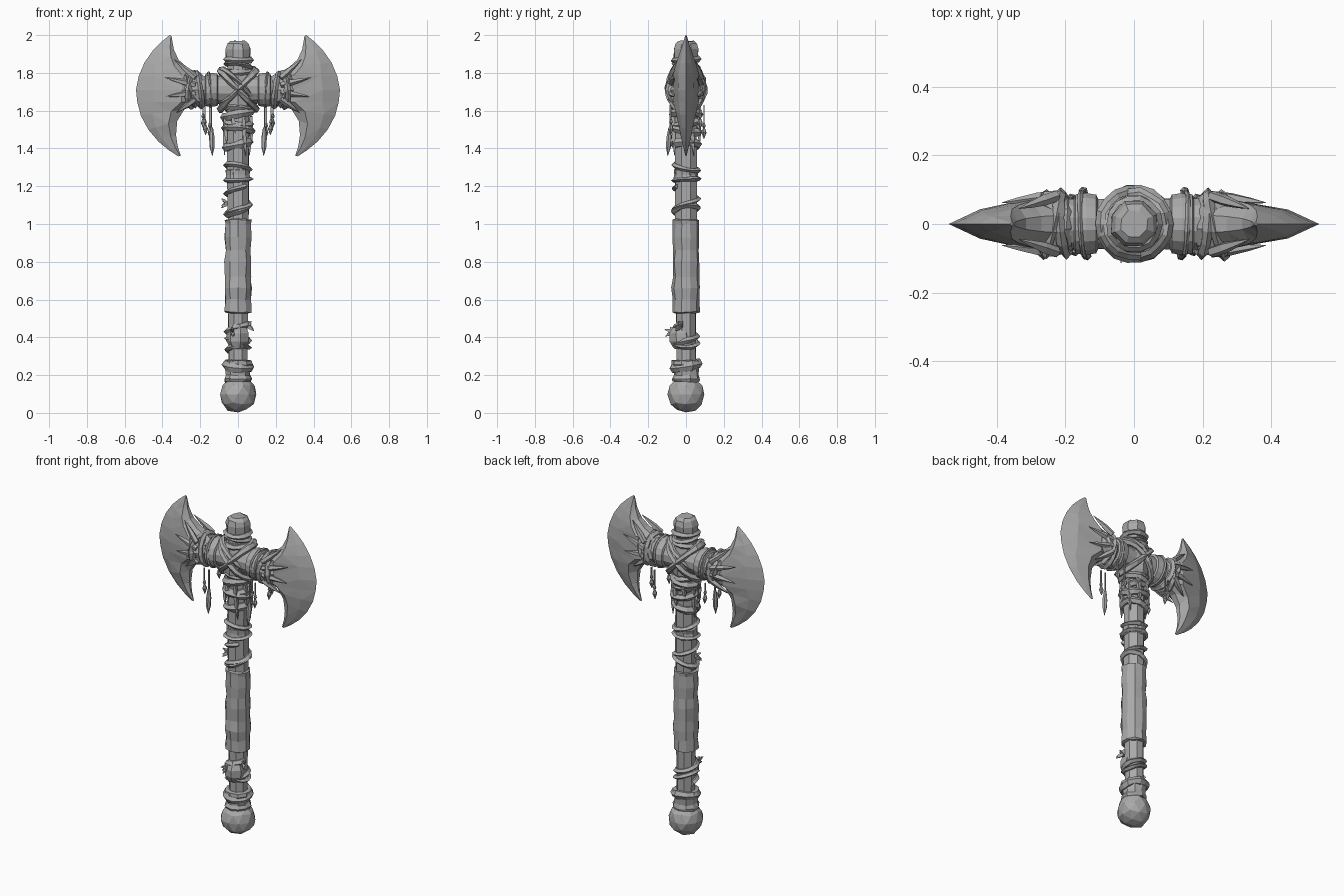
import bpy, bmesh, random
from math import sin, cos, pi, tau
from mathutils import Vector

random.seed(7)
if "Cube" in bpy.data.objects:
    bpy.data.objects.remove(bpy.data.objects["Cube"])

grey = bpy.data.materials.new("stone grey")
grey.use_nodes = True
grey.diffuse_color = (0.4, 0.4, 0.4, 1)
grey.node_tree.nodes["Principled BSDF"].inputs["Base Color"].default_value = (0.4, 0.4, 0.4, 1)


def finish(bm, name):
    bmesh.ops.recalc_face_normals(bm, faces=bm.faces)
    mesh = bpy.data.meshes.new(name)
    bm.to_mesh(mesh)
    bm.free()
    mesh.materials.append(grey)
    ob = bpy.data.objects.new(name, mesh)
    bpy.context.collection.objects.link(ob)
    return ob


def skin(bm, rings, closed=False):
    """Join equal rings of points with quads; cap the ends if open."""
    vs = [[bm.verts.new(p) for p in ring] for ring in rings]
    n = len(vs[0])
    pairs = list(zip(vs, vs[1:])) + ([(vs[-1], vs[0])] if closed else [])
    for a, b in pairs:
        for i in range(n):
            j = (i + 1) % n
            bm.faces.new((a[i], a[j], b[j], b[i]))
    if not closed:
        bm.faces.new(vs[0])
        bm.faces.new(vs[-1])


def turned(name, profile, sides=8, rough=0.0, side=0):
    """Turned shape along z, or along x when side is -1 or 1."""
    bm = bmesh.new()
    rings = []
    for h, r in profile:
        ring = []
        for i in range(sides):
            a = tau * (i + 0.5) / sides
            k = r + random.uniform(-rough, rough)
            up = h + random.uniform(-rough, rough)
            p = Vector((k * cos(a), k * sin(a), up))
            ring.append(Vector((side * up, p.x, HEAD + p.y)) if side else p)
        rings.append(ring)
    skin(bm, rings)
    return finish(bm, name)


def strap(name, h, r, width, tilt=0.0, phase=0.0, turns=1.0, rise=0.0, side=0, thick=0.014, sides=14):
    """Flat band wound round the shaft (or round the cross bar)."""
    bm = bmesh.new()
    rings = []
    closed = rise == 0
    count = int(sides * turns)
    for i in range(count + (0 if closed else 1)):
        a = tau * i / sides
        mid = h + tilt * cos(a - phase) + rise * i / count
        w = width * random.uniform(0.4, 0.6)
        k = r + random.uniform(-0.003, 0.003)
        ring = []
        for dr, dh in ((-thick, -w), (0, -w), (thick, 0), (0, w), (-thick, w)):
            p = Vector(((k + dr) * cos(a + phase * (not closed)), (k + dr) * sin(a + phase * (not closed)), mid + dh))
            ring.append(Vector((side * p.z, p.x, HEAD + p.y)) if side else p)
        rings.append(ring)
    skin(bm, rings, closed)
    return finish(bm, name)


def spindle(name, start, end, stops, sides=5, flat=1.0):
    """Tapered rod; stops are (fraction along, radius)."""
    start, end = Vector(start), Vector(end)
    d = (end - start).normalized()
    u = d.orthogonal().normalized()
    v = d.cross(u)
    bm = bmesh.new()
    skin(bm, [[start.lerp(end, t) + r * (cos(tau * i / sides) * u + flat * sin(tau * i / sides) * v)
               for i in range(sides)] for t, r in stops])
    return finish(bm, name)


HEAD = 1.71

# Shaft, grip and pommel
turned("wooden_shaft", [(0.2, 0.056), (0.4, 0.054), (0.55, 0.057), (1.0, 0.06), (1.25, 0.062),
                        (1.5, 0.063), (1.82, 0.064)], 8, 0.003)
turned("leather_grip", [(0.53, 0.062), (0.535, 0.074), (0.6, 0.07), (0.66, 0.075), (0.72, 0.07), (0.8, 0.073),
                        (0.86, 0.069), (0.93, 0.074), (1.0, 0.069), (1.02, 0.073), (1.025, 0.06)], 10, 0.004)
bm = bmesh.new()
bmesh.ops.create_icosphere(bm, subdivisions=2, radius=0.1)
for v in bm.verts:
    v.co *= random.uniform(0.95, 1.03)
    v.co.z = max(v.co.z, -0.098) + 0.098
finish(bm, "pommel")
turned("pommel_collar", [(0.165, 0.07), (0.18, 0.077), (0.2, 0.068), (0.235, 0.068), (0.255, 0.08),
                         (0.275, 0.076), (0.28, 0.06)], 10, 0.004)
strap("collar_strap", 0.25, 0.073, 0.045, 0.015, 2)

# Shaft bindings
strap("lower_winding", 0.33, 0.06, 0.03, 0, pi * 0.9, 1.5, 0.14)
strap("lower_winding_cross", 0.37, 0.063, 0.022, 0.025, pi)
strap("grip_top_strap", 1.075, 0.065, 0.03, 0.025, 0.4)
strap("mid_winding", 1.05, 0.064, 0.025, 0, pi, 1.4, 0.15)
turned("mid_cuff", [(1.225, 0.06), (1.23, 0.069), (1.26, 0.064), (1.285, 0.067), (1.29, 0.058)], 10, 0.003)
strap("mid_cuff_strap_low", 1.235, 0.068, 0.02, 0.006, 1)
strap("mid_cuff_strap_high", 1.3, 0.066, 0.025, 0.018, 4)
for i, h in enumerate((1.42, 1.5, 1.535, 1.58, 1.61)):
    strap("neck_strap_%d" % i, h, 0.07 + 0.008 * (i % 2), 0.04, 0.015 * (-1) ** i, i)

# Knots with loose ends
for name, x, y, z in (("grip_knot", -0.065, -0.01, 1.11), ("lower_knot", 0.06, -0.03, 0.46),
                      ("lower_back_knot", -0.03, -0.075, 0.43)):
    s = Vector((x, y, z))
    out = Vector((x, y, 0)).normalized()
    for i in range(4):
        tip = s + out * 0.022 + Vector((random.uniform(-0.012, 0.012), random.uniform(-0.02, 0.02), 0.025 * cos(i * 1.05)))
        spindle("%s_end_%d" % (name, i), s - out * 0.01, tip, [(0, 0.008), (0.5, 0.011), (1, 0.002)], 4)
turned("lower_bulge", [(0.34, 0.04), (0.38, 0.064), (0.42, 0.062), (0.47, 0.04)], 7, 0.004).location.y = -0.025

# Head block and top cap
turned("head_sleeve", [(1.6, 0.064), (1.63, 0.08), (1.7, 0.086), (1.77, 0.08), (1.82, 0.066)], 10, 0.003)
turned("top_cap", [(1.8, 0.062), (1.85, 0.06), (1.88, 0.068), (1.925, 0.071), (1.955, 0.06), (1.968, 0.042)], 8, 0.003)
strap("cap_strap_low", 1.805, 0.07, 0.03, 0.008, 1)
strap("cap_strap_mid", 1.84, 0.066, 0.025, 0.012, 4)
strap("cap_strap_high", 1.87, 0.069, 0.03, 0.005, 2)
for i, tilt in enumerate((-0.1, 0.1)):
    strap("cross_binding_%d" % i, HEAD, 0.1, 0.04, tilt, 0, sides=18)
    strap("cross_binding_inner_%d" % i, HEAD + 0.02, 0.092, 0.03, tilt * 0.9, 0.3, sides=18)

# Blade sections: inner x, z; outer x, z; half thickness
SECTIONS = [(0.352, 1.995, 0.362, 2.0, 0.004), (0.34, 1.925, 0.405, 1.965, 0.022), (0.315, 1.87, 0.45, 1.92, 0.04),
            (0.27, 1.83, 0.495, 1.855, 0.055), (0.2, 1.79, 0.525, 1.785, 0.066), (0.19, 1.71, 0.54, 1.71, 0.07),
            (0.2, 1.645, 0.533, 1.645, 0.066), (0.285, 1.605, 0.515, 1.575, 0.052), (0.322, 1.545, 0.475, 1.5, 0.04),
            (0.328, 1.47, 0.42, 1.435, 0.024), (0.32, 1.415, 0.365, 1.39, 0.014), (0.303, 1.362, 0.315, 1.358, 0.003)]

for side, label in ((1, "left"), (-1, "right")):
    bm = bmesh.new()
    rings = []
    for xi, zi, xo, zo, t in SECTIONS:
        inner, outer = Vector((xi, 0, zi)), Vector((xo, 0, zo))
        thin = t * 0.4
        body, bevel = inner.lerp(outer, 0.3), inner.lerp(outer, 0.74)
        t1, t2 = t * random.uniform(0.95, 1.12), t * random.uniform(0.5, 0.62)
        ring = [inner + Vector((0, -thin, 0)), body + Vector((0, -t1, 0)), bevel + Vector((0, -t2, 0)), outer,
                bevel + Vector((0, t2, 0)), body + Vector((0, t1, 0)), inner + Vector((0, thin, 0))]
        rings.append([Vector((p.x * side, p.y, p.z)) for p in ring])
    skin(bm, rings)
    bmesh.ops.triangulate(bm, faces=bm.faces)
    finish(bm, label + "_blade")

    # Cross bar, cuff and socket
    turned(label + "_cross_bar", [(0.0, 0.074), (0.1, 0.076), (0.2, 0.076), (0.27, 0.07)], 12, 0.002, side)
    turned(label + "_cuff", [(0.105, 0.076), (0.11, 0.087), (0.14, 0.092), (0.17, 0.088), (0.175, 0.076)], 16, 0, side)
    turned(label + "_socket", [(0.185, 0.075), (0.2, 0.09), (0.235, 0.092), (0.27, 0.082), (0.31, 0.055)], 9, 0.007, side)
    strap(label + "_socket_strap_inner", 0.205, 0.092, 0.03, 0.015, 1, side=side)
    strap(label + "_socket_strap_mid", 0.24, 0.094, 0.028, 0.025, 3.5, side=side)
    strap(label + "_socket_strap_outer", 0.255, 0.088, 0.025, 0.03, 1.6, side=side)

    # Talons gripping the blade, on both faces
    for face in (-1, 1):
        for i, (x, z) in enumerate(((0.335, 1.87), (0.385, 1.775), (0.38, 1.675), (0.325, 1.59))):
            y = 0.062 if i in (1, 2) else 0.045
            spindle("%s_talon_%d_%d" % (label, face, i), (side * 0.225, face * 0.082, HEAD + (z - HEAD) * 0.4),
                    (side * x, face * y, z), [(0, 0.016), (0.35, 0.017), (0.7, 0.01), (1, 0.001)], 5)

    # Hanging charms: cords, beads and long fangs
    for i, (x, y, top, low) in enumerate(((0.14, -0.085, 1.63, 1.36), (0.175, -0.08, 1.63, 1.47),
                                          (0.15, 0.095, 1.63, 1.45), (0.185, 0.075, 1.63, 1.5))):
        x *= side
        joint = low + (0.15 if i == 0 else 0.085)
        spindle("%s_charm_cord_%d" % (label, i), (x, y, top), (x, y, joint), [(0, 0.005), (1, 0.005)], 4)
        tip = (x - side * 0.004, y - 0.012 if i == 0 else y, low)
        stops = [(0, 0.008), (0.35, 0.015), (0.7, 0.013), (1, 0.001)] if i == 0 else \
            [(0, 0.005), (0.2, 0.01), (0.3, 0.005), (0.6, 0.014), (1, 0.001)]
        spindle("%s_charm_%d" % (label, i), (x, y, joint), tip, stops, 6)
    strap(label + "_charm_loop", 0.15, 0.094, 0.014, 0.008, 1, side=side, thick=0.006)

# Ragged leather points below the head
for i in range(8):
    a = tau * (i + 0.5) / 8
    low = 1.36 + 0.06 * (i % 3)
    spindle("neck_tassel_%d" % i, (0.074 * cos(a), 0.074 * sin(a), 1.57), (0.073 * cos(a + 0.2), 0.073 * sin(a + 0.2), low),
            [(0, 0.012), (0.4, 0.014), (0.75, 0.01), (1, 0.001)], 4)
